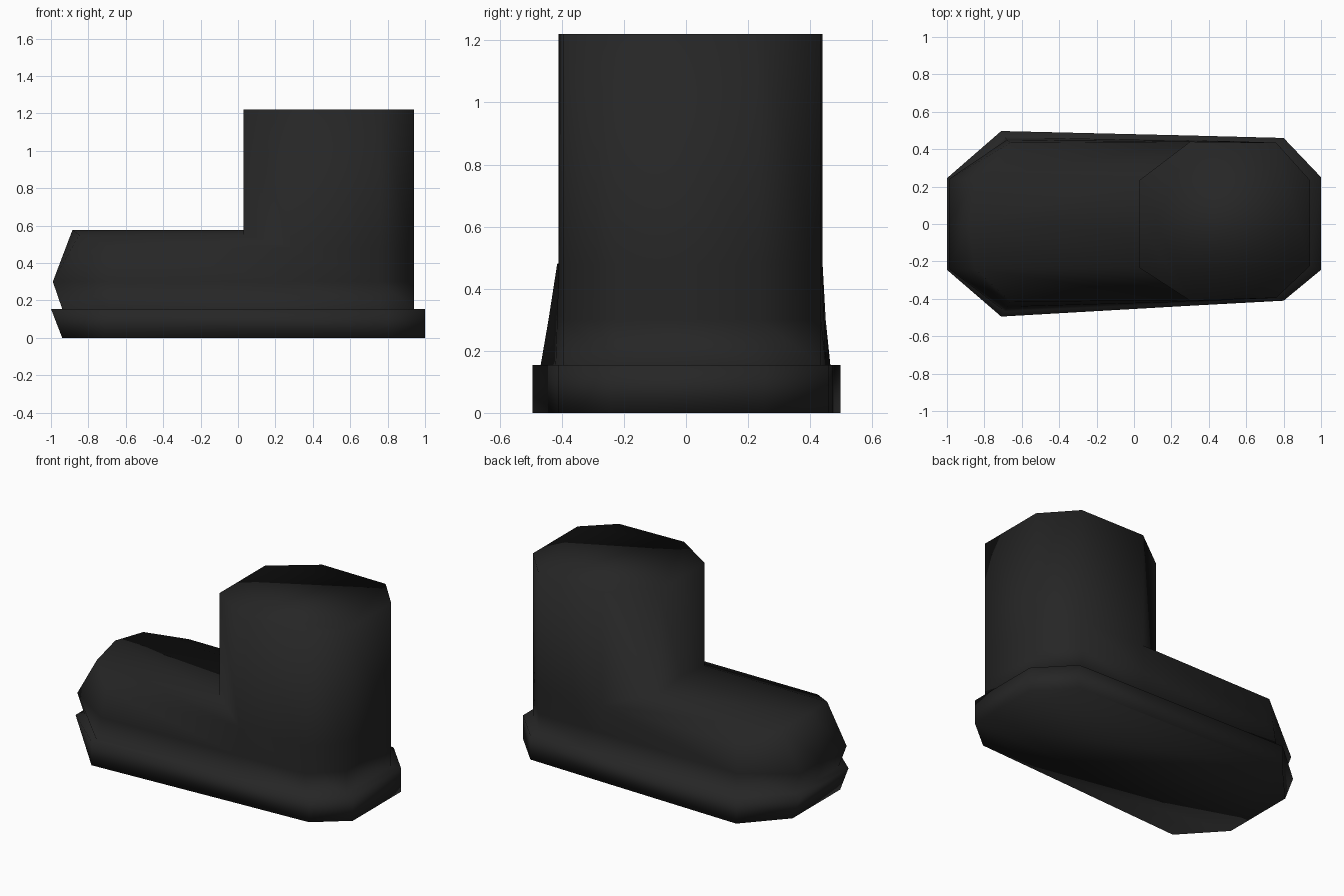
import bpy
import bmesh

cube = bpy.data.objects.get("Cube")
if cube:
    bpy.data.objects.remove(cube, do_unlink=True)

rubber = bpy.data.materials.new("black_rubber")
rubber.use_nodes = True
colour = (0.019, 0.019, 0.019, 1)
rubber.diffuse_color = colour
rubber.node_tree.nodes["Principled BSDF"].inputs["Base Color"].default_value = colour

bm = bmesh.new()


def ring(centre, columns):
    """Closed loop from the toe centre, down one side and back along the other.
    Each column is x, left y, right y, z."""
    pts = [centre]
    pts += [(x, yl, z) for x, yl, yr, z in columns]
    pts += [(x, yr, z) for x, yl, yr, z in reversed(columns)]
    return [bm.verts.new(p) for p in pts]


def flat(z, toe_x, columns):
    return ring((toe_x, 0, z), [(*c, z) for c in columns])


def bridge(a, b):
    n = len(a)
    for i in range(n):
        j = (i + 1) % n
        bm.faces.new((a[i], a[j], b[j], b[i]))


# Sole: columns are toe, ball, ankle, heel, back
sole_sides = [(-0.71, 0.497, -0.495), (0.3, 0.473, -0.437),
              (0.8, 0.46, -0.41), (1, 0.25, -0.245)]
sole_bottom = flat(0, -0.94, [(-0.94, 0.245, -0.245)] + sole_sides)
sole_top = flat(0.155, -1, [(-1, 0.245, -0.245)] + sole_sides)

# Foot: welt on the sole, toe bulge, upper edge
heel = [(0.76, 0.435, -0.395), (0.94, 0.235, -0.225)]
welt = flat(0.155, -0.94, [(-0.94, 0.23, -0.23), (-0.69, 0.465, -0.468),
                           (0.3, 0.45, -0.42)] + heel)
bulge = flat(0.3, -0.99, [(-0.99, 0.24, -0.24), (-0.68, 0.45, -0.443),
                          (0.3, 0.445, -0.415)] + heel)
upper = ring((-0.885, 0, 0.577),
             [(-0.85, 0.24, -0.24, 0.55), (-0.66, 0.435, -0.415, 0.48),
              (0.3, 0.44, -0.41, 0.48)] + [(*c, 0.48) for c in heel])

loops = [sole_bottom, sole_top, welt, bulge, upper]
for a, b in zip(loops, loops[1:]):
    bridge(a, b)
bm.faces.new(sole_bottom)

# Instep: arched panels from the toe to the front of the shaft
front = [bm.verts.new((0.03, y, z))
         for y, z in ((0, 0.577), (0.235, 0.55), (-0.235, 0.55))]
for side, step in ((front[1], 1), (front[2], -1)):
    toe, ball, ankle = upper[step], upper[2 * step], upper[3 * step]
    bm.faces.new((upper[0], toe, side, front[0]))
    bm.faces.new((toe, ball, ankle, side))

# Shaft: straight up from the ankle to a flat cap
throat = [front[0], front[1]] + upper[3:9] + [front[2]]
rim = [bm.verts.new((v.co.x, v.co.y, 1.22)) for v in throat]
bridge(throat, rim)
bm.faces.new(rim)

bmesh.ops.recalc_face_normals(bm, faces=bm.faces)
for face in bm.faces:
    face.smooth = True

mesh = bpy.data.meshes.new("boot")
bm.to_mesh(mesh)
bm.free()
mesh.materials.append(rubber)
bpy.context.collection.objects.link(bpy.data.objects.new("boot", mesh))
